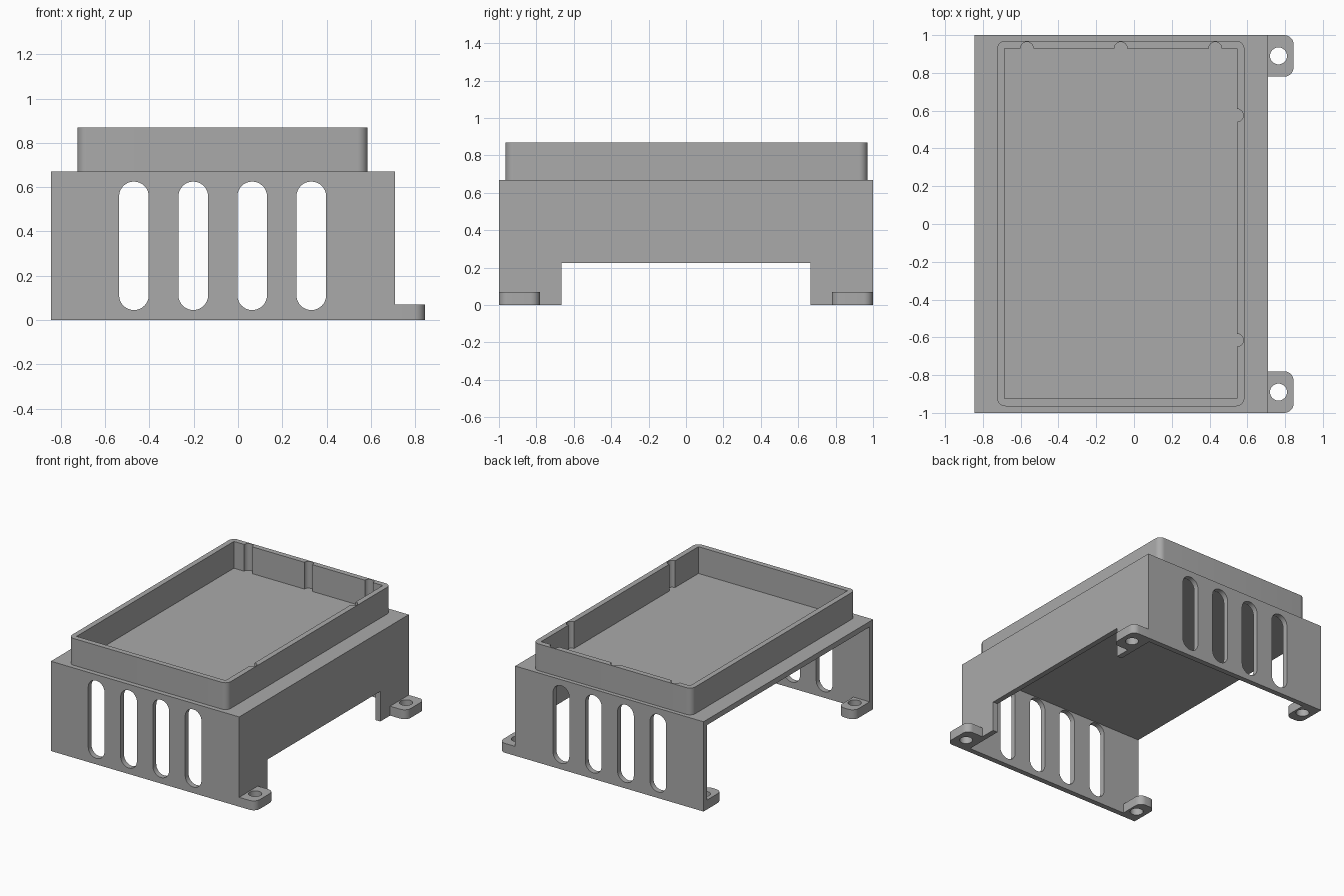
import bpy
import bmesh
from math import pi, cos, sin
from mathutils import Matrix, Vector

default = bpy.data.objects.get("Cube")
if default:
    bpy.data.objects.remove(default, do_unlink=True)

grey = bpy.data.materials.new("plain grey")
grey.use_nodes = True
COLOUR = (0.4, 0.4, 0.4, 1)
grey.diffuse_color = COLOUR
grey.node_tree.nodes["Principled BSDF"].inputs["Base Color"].default_value = COLOUR

# Main dimensions
LEFT, RIGHT, TOP, WALL = -0.845, 0.71, 0.67, 0.04
TAB_OUT, TAB_LONG, TAB_HIGH = 0.135, 0.22, 0.07


def arc(cx, cy, r, start, end, steps=8):
    return [(cx + r * cos(start + (end - start) * i / steps),
             cy + r * sin(start + (end - start) * i / steps)) for i in range(steps + 1)]


def rounded(x0, x1, y0, y1, radii):
    """Counter-clockwise rectangle; one radius per corner, from upper right."""
    pts = []
    for k, (x, y, r) in enumerate(zip((x1, x0, x0, x1), (y1, y1, y0, y0), radii)):
        sx, sy = (-1 if x == x1 else 1), (-1 if y == y1 else 1)
        pts += arc(x + sx * r, y + sy * r, r, k * pi / 2, (k + 1) * pi / 2) if r else [(x, y)]
    return pts


def prism(name, outline, low, high, upright=False):
    """Extrude an outline along z, or along y when upright (outline in x and z)."""
    bm = bmesh.new()
    face = bm.faces.new([bm.verts.new((x, y, low)) for x, y in outline])
    new = bmesh.ops.extrude_face_region(bm, geom=[face])["geom"]
    bmesh.ops.translate(bm, vec=Vector((0, 0, high - low)),
                        verts=[g for g in new if isinstance(g, bmesh.types.BMVert)])
    if upright:
        bm.transform(Matrix.Rotation(pi / 2, 4, "X"))
    bmesh.ops.recalc_face_normals(bm, faces=bm.faces)
    mesh = bpy.data.meshes.new(name)
    bm.to_mesh(mesh)
    bm.free()
    mesh.materials.append(grey)
    obj = bpy.data.objects.new(name, mesh)
    bpy.context.collection.objects.link(obj)
    return obj


def box(name, x0, x1, y0, y1, z0, z1):
    return prism(name, rounded(x0, x1, y0, y1, [0] * 4), z0, z1)


def carve(obj, cutters):
    """Subtract the cutters, bake the result and remove them."""
    for cutter in cutters:
        cutter.hide_render = True
        mod = obj.modifiers.new("cut", "BOOLEAN")
        mod.operation, mod.solver, mod.object = "DIFFERENCE", "EXACT", cutter
    graph = bpy.context.evaluated_depsgraph_get()
    mesh = bpy.data.meshes.new_from_object(obj.evaluated_get(graph))
    obj.modifiers.clear()
    obj.data = mesh
    for cutter in cutters:
        bpy.data.objects.remove(cutter, do_unlink=True)
    bpy.ops.object.select_all(action="DESELECT")
    obj.select_set(True)
    bpy.context.view_layer.objects.active = obj
    bpy.ops.object.shade_smooth_by_angle(angle=pi / 6)


# Housing: open below and on one side, with a doorway in the other side
housing = box("housing", LEFT, RIGHT, -1, 1, 0, TOP)
cutters = [
    box("hollow", LEFT - 0.1, RIGHT - WALL, -1 + WALL, 1 - WALL, -0.1, TOP - WALL),
    box("doorway", RIGHT - 0.2, RIGHT + 0.1, -0.665, 0.665, -0.1, 0.225),
]
# Vent slots through both end walls
for x in (-0.47, -0.202, 0.064, 0.331):
    slot = rounded(x - 0.067, x + 0.067, 0.045, 0.625, [0.0669] * 4)
    cutters.append(prism("slot", slot, -1.2, 1.2, upright=True))
carve(housing, cutters)

# Tray rim with small half-round grooves in two inner walls
rim = prism("tray_rim", rounded(-0.725, 0.585, -0.965, 0.97, [0.045] * 4), TOP - 0.02, 0.87)
X0, X1, Y0, Y1, GROOVE = -0.685, 0.545, -0.925, 0.93, 0.034
inside = [(X0, Y0), (X1, Y0)]
for y in (-0.615, 0.575):
    inside += arc(X1, y, GROOVE, -pi / 2, pi / 2, 12)
inside.append((X1, Y1))
for x in (0.43, -0.07, -0.567):
    inside += arc(x, Y1, GROOVE, 0, pi, 12)
inside.append((X0, Y1))
carve(rim, [prism("tray_space", inside, TOP - 0.1, 1)])

# Screw tabs: two outside the doorway wall, two inside the open side
R = 0.05
for end, s in (("front", -1), ("back", 1)):
    y0, y1 = sorted((s, s * (1 - TAB_LONG)))
    hole_y = s * 0.89
    for side, x0, x1, hole_x, radii in (
        ("outer", RIGHT - 0.01, RIGHT + TAB_OUT, 0.765, (R, 0, 0, R)),
        ("inner", LEFT, LEFT + TAB_OUT, LEFT + 0.075,
         (0, 0, R, R) if s > 0 else (R, R, 0, 0)),
    ):
        tab = prism(f"{end}_{side}_tab", rounded(x0, x1, y0, y1, radii), 0, TAB_HIGH)
        hole = prism("hole", arc(hole_x, hole_y, 0.045, 0, 2 * pi, 32)[:-1], -0.1, 0.2)
        carve(tab, [hole])
